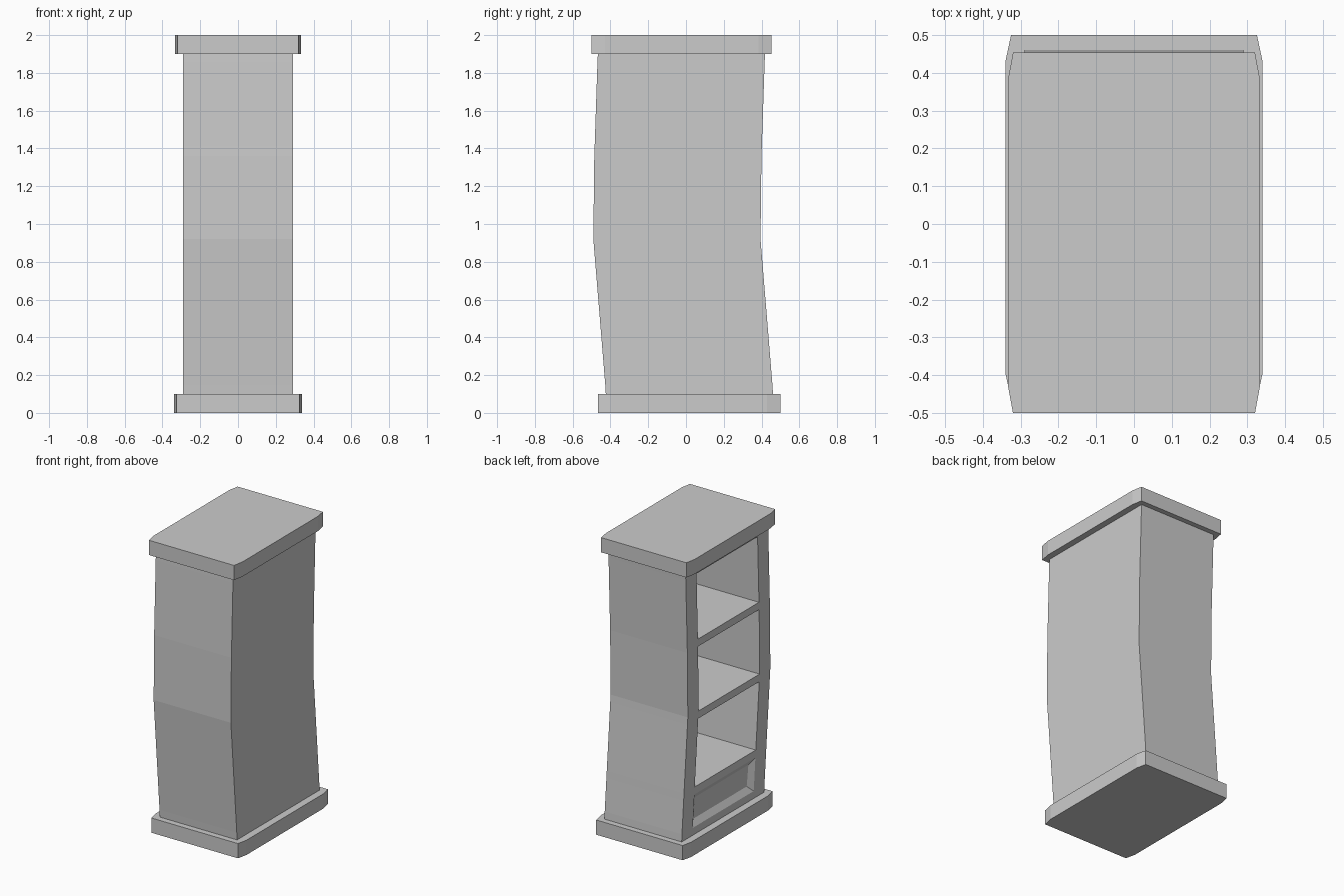
import bpy, bmesh

if "Cube" in bpy.data.objects:
    bpy.data.objects.remove(bpy.data.objects["Cube"])

# Height and sideways sway of each level of the leaning cabinet
LEVELS = [(0.10, 0.018), (0.15, 0.015), (0.37, -0.003), (0.42, -0.007),
          (0.87, -0.044), (0.92, -0.048), (1.36, -0.043), (1.41, -0.041),
          (1.86, -0.026), (1.90, -0.024)]
HALF_X, HALF_Y, STILE = 0.29, 0.4425, 0.115
SHELF_ROWS, PANEL_ROW = (3, 5, 7), 1
BACK_X = 0.25


def finish(bm, name):
    bmesh.ops.recalc_face_normals(bm, faces=bm.faces)
    mesh = bpy.data.meshes.new(name)
    bm.to_mesh(mesh)
    bm.free()
    obj = bpy.data.objects.new(name, mesh)
    bpy.context.collection.objects.link(obj)
    return obj


def plate(name, z0, outline):
    """Flat slab from a plan outline."""
    bm = bmesh.new()
    face = bm.faces.new([bm.verts.new((x, y, z0)) for x, y in outline])
    out = bmesh.ops.extrude_face_region(bm, geom=[face])
    verts = [v for v in out["geom"] if isinstance(v, bmesh.types.BMVert)]
    bmesh.ops.translate(bm, verts=verts, vec=(0, 0, 0.1))
    return finish(bm, name)


def clipped_rect(hx, y0, y1, cut_x, cut_y):
    """Rectangle with shallow clipped corners."""
    right = [(hx - cut_x, y0), (hx, y0 + cut_y), (hx, y1 - cut_y), (hx - cut_x, y1)]
    return right + [(-x, y) for x, y in reversed(right)]


def recess(bm, rim, depth, inset):
    """Sink an opening inward along x, optionally splayed."""
    cy = sum(v.co.y for v in rim) / 4
    cz = sum(v.co.z for v in rim) / 4
    inner = []
    for v in rim:
        sy = inset if v.co.y < cy else -inset
        sz = inset if v.co.z < cz else -inset
        inner.append(bm.verts.new((v.co.x + depth, v.co.y + sy, v.co.z + sz)))
    for i in range(4):
        j = (i + 1) % 4
        bm.faces.new((rim[i], rim[j], inner[j], inner[i]))
    bm.faces.new(inner)


# Cabinet body with open shelves on the -x side
bm = bmesh.new()
cols = (-HALF_Y, -HALF_Y + STILE, HALF_Y - STILE, HALF_Y)
shelf_side = [[bm.verts.new((-HALF_X, s + c, z)) for c in cols] for z, s in LEVELS]
plain_side = [[bm.verts.new((HALF_X, s + c, z)) for c in (-HALF_Y, HALF_Y)]
              for z, s in LEVELS]
for r in range(len(LEVELS) - 1):
    a, b = shelf_side[r], shelf_side[r + 1]
    p, q = plain_side[r], plain_side[r + 1]
    for c in range(3):
        quad = (a[c], a[c + 1], b[c + 1], b[c])
        if c == 1 and r in SHELF_ROWS:
            recess(bm, quad, BACK_X + HALF_X, 0)
        elif c == 1 and r == PANEL_ROW:
            recess(bm, quad, 0.025, 0.04)
        else:
            bm.faces.new(quad)
    bm.faces.new((p[0], p[1], q[1], q[0]))
    bm.faces.new((a[0], p[0], q[0], b[0]))
    bm.faces.new((a[3], p[1], q[1], b[3]))
for r in (0, -1):
    bm.faces.new(shelf_side[r] + plain_side[r][::-1])
finish(bm, "cabinet_body")

# Base and top slabs
plate("base_plate", 0.0, clipped_rect(0.34, -0.465, 0.50, 0.015, 0.07))
plate("top_plate", 1.9, clipped_rect(0.333, -0.50, 0.453, 0.013, 0.07))
